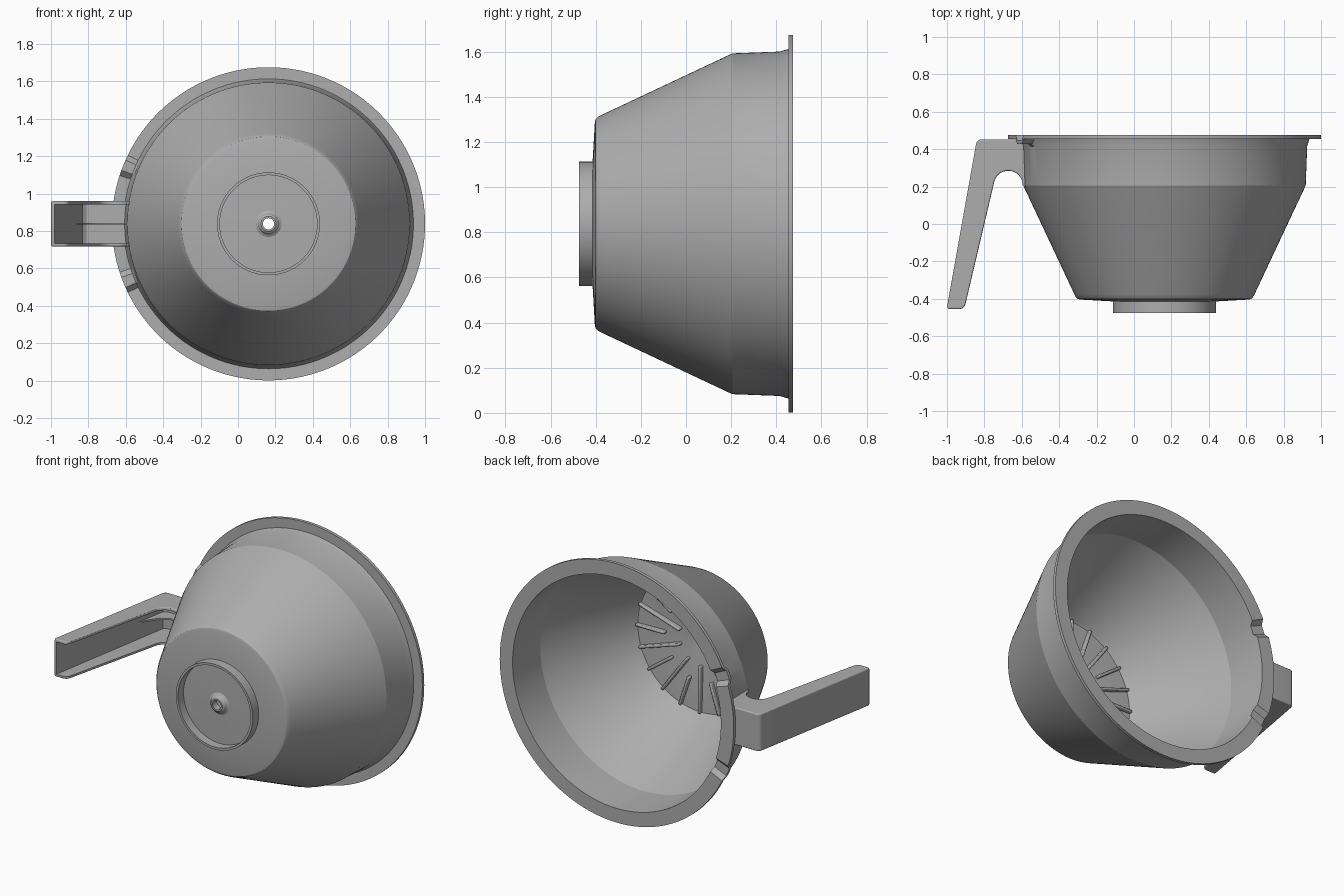
import bpy, bmesh
from math import sin, cos, pi, radians
from mathutils import Vector, Matrix

cube = bpy.data.objects.get("Cube")
if cube:
    bpy.data.objects.remove(cube, do_unlink=True)

CX, CZ = 0.163, 0.838   # axis of the basket, running along y

grey = bpy.data.materials.new("grey plastic")
grey.use_nodes = True
colour = (0.42, 0.42, 0.42, 1)
grey.diffuse_color = colour
grey.node_tree.nodes["Principled BSDF"].inputs["Base Color"].default_value = colour


def activate(ob):
    bpy.ops.object.select_all(action="DESELECT")
    ob.select_set(True)
    bpy.context.view_layer.objects.active = ob


def finish(name, bm, angle=20):
    bmesh.ops.recalc_face_normals(bm, faces=bm.faces)
    mesh = bpy.data.meshes.new(name)
    bm.to_mesh(mesh)
    bm.free()
    mesh.materials.append(grey)
    ob = bpy.data.objects.new(name, mesh)
    bpy.context.collection.objects.link(ob)
    activate(ob)
    bpy.ops.object.shade_smooth_by_angle(angle=radians(angle))
    return ob


def prism(name, outline, z0, z1):
    """Extrude an xy outline from z0 to z1."""
    bm = bmesh.new()
    face = bm.faces.new([bm.verts.new((x, y, z0)) for x, y in outline])
    ext = bmesh.ops.extrude_face_region(bm, geom=[face])
    top = [v for v in ext["geom"] if isinstance(v, bmesh.types.BMVert)]
    bmesh.ops.translate(bm, verts=top, vec=(0, 0, z1 - z0))
    return finish(name, bm, 30)


def arc(cx, cy, r, a0, a1, n=8):
    steps = [radians(a0 + (a1 - a0) * i / n) for i in range(n + 1)]
    return [(cx + r * cos(a), cy + r * sin(a)) for a in steps]


# Basket: closed (radius, y) section spun around the axis
section = [
    (0.03, -0.45), (0.04, -0.45), (0.05, -0.443), (0.057, -0.43), (0.07, -0.422),   # drain nub
    (0.26, -0.418), (0.26, -0.475), (0.275, -0.475), (0.275, -0.414),               # foot ring
    (0.45, -0.404), (0.465, -0.40), (0.474, -0.39), (0.482, -0.375),                # base corner
    (0.755, 0.205), (0.763, 0.415), (0.775, 0.455),                                 # outer wall
    (0.837, 0.455), (0.837, 0.475), (0.745, 0.475),                                 # flange
    (0.735, 0.205), (0.463, -0.37), (0.45, -0.383), (0.05, -0.40), (0.03, -0.405),  # inside
]
SEGMENTS = 180
bm = bmesh.new()
rings = []
for i in range(SEGMENTS):
    deg = i * 360 / SEGMENTS
    a = radians(deg)
    # two shallow grooves pressed into the flange beside the handle
    groove = min(abs(deg - 158), abs(deg - 202)) < 3
    ring = []
    for r, y in section:
        dip = 0.028 if groove and y > 0.44 else 0
        ring.append(bm.verts.new((CX + r * cos(a), y - dip, CZ + r * sin(a))))
    rings.append(ring)
n = len(section)
for i in range(SEGMENTS):
    a, b = rings[i], rings[(i + 1) % SEGMENTS]
    for j in range(n):
        k = (j + 1) % n
        bm.faces.new((a[j], a[k], b[k], b[j]))
finish("basket", bm)

# Radial ribs on the inside floor, alternately long and short
RIBS = 20
bm = bmesh.new()
for i in range(RIBS):
    inner = 0.15 if i % 2 else 0.25
    outer = 0.455
    made = bmesh.ops.create_cube(bm, size=1)["verts"]
    size = Matrix.Diagonal((outer - inner, 0.04, 0.018, 1))
    place = Matrix.Translation(((inner + outer) / 2, -0.382, 0))
    turn = Matrix.Rotation(-i * 2 * pi / RIBS, 4, "Y")
    bmesh.ops.transform(bm, matrix=Matrix.Translation((CX, 0, CZ)) @ turn @ place @ size, verts=made)
ribs = finish("floor_ribs", bm)
bevel = ribs.modifiers.new("soft edges", "BEVEL")
bevel.width = 0.006
bevel.segments = 2

# Handle: solid outline with soft edges, hollowed from the inner side
outline = [(-0.585, 0.453)]
outline += arc(-0.815, 0.423, 0.03, 90, 170, 5)
outline += [(-0.999, -0.44), (-0.995, -0.455)]
outline += arc(-0.935, -0.42, 0.035, -90, -12, 5)
outline += arc(-0.672, 0.208, 0.077, 167, 0, 12)
outline += [(-0.58, 0.19)]
handle = prism("handle", outline, CZ - 0.121, CZ + 0.121)
bevel = handle.modifiers.new("soft edges", "BEVEL")
bevel.width = 0.01
bevel.segments = 3
bevel.limit_method = "ANGLE"
bevel.angle_limit = radians(50)

cavity = [(-0.4, 0.435), (-0.81, 0.435), (-0.832, 0.42), (-0.992, -0.52), (-0.4, -0.52)]
cutter = prism("handle_cutter", cavity, CZ - 0.104, CZ + 0.104)
cutter.hide_render = True
hollow = handle.modifiers.new("hollow", "BOOLEAN")
hollow.operation = "DIFFERENCE"
hollow.solver = "EXACT"
hollow.object = cutter
activate(handle)
for name in [m.name for m in handle.modifiers]:
    bpy.ops.object.modifier_apply(modifier=name)
bpy.data.objects.remove(cutter, do_unlink=True)
bpy.ops.object.shade_smooth_by_angle(angle=radians(30))

# Stiffening web in the bend of the handle
web = [(-0.59, 0.44), (-0.82, 0.44), (-0.845, 0.4), (-0.885, 0.17),
       (-0.845, 0.27), (-0.80, 0.335), (-0.74, 0.37), (-0.59, 0.375)]
prism("handle_web", web, CZ - 0.005, CZ + 0.005)
